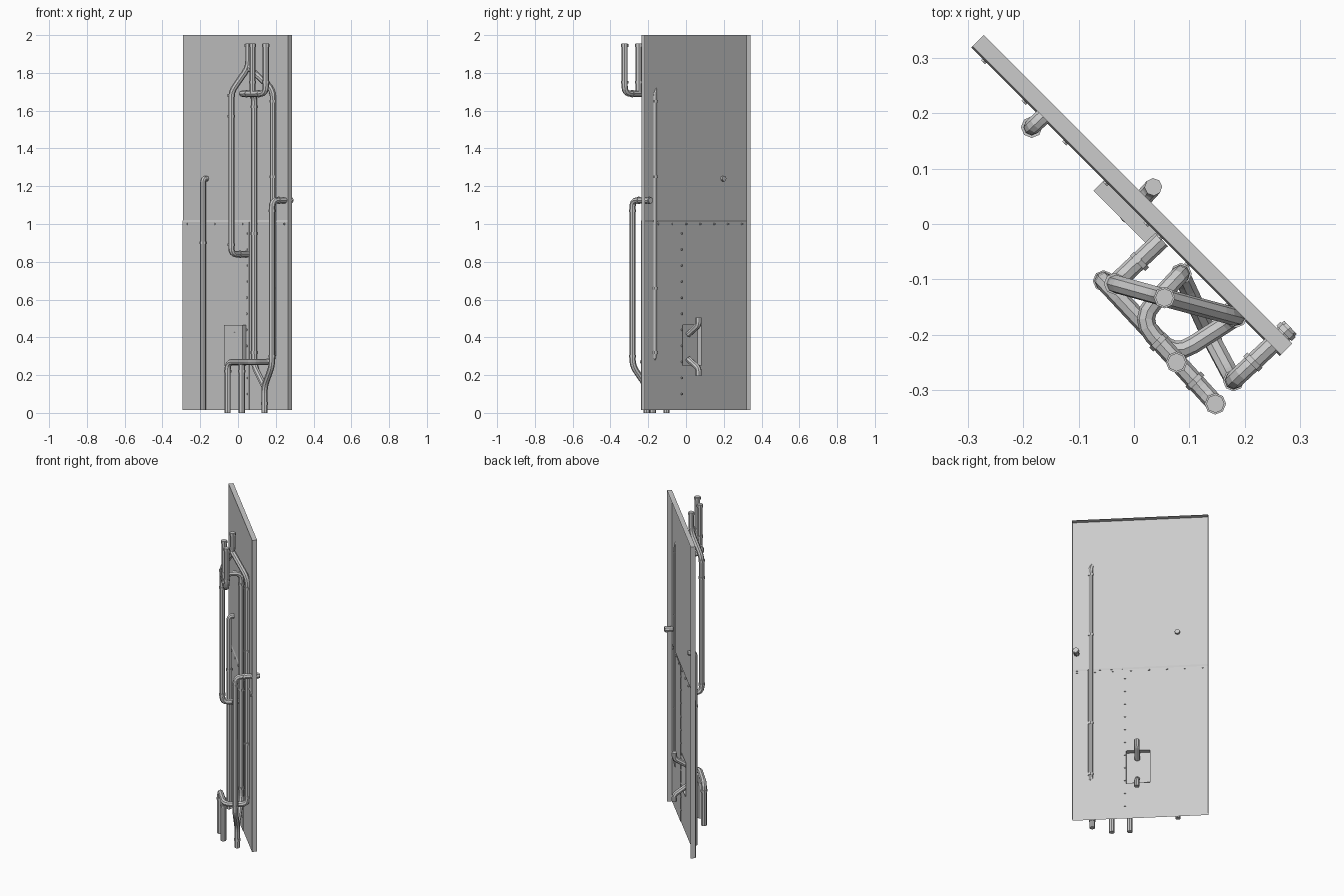
import bpy, bmesh, math
from mathutils import Vector

cube = bpy.data.objects.get("Cube")
if cube:
    bpy.data.objects.remove(cube, do_unlink=True)

grey = bpy.data.materials.new("light grey")
grey.use_nodes = True
grey.diffuse_color = (0.6, 0.6, 0.6, 1)
grey.node_tree.nodes["Principled BSDF"].inputs["Base Color"].default_value = (0.6, 0.6, 0.6, 1)

R2 = math.sqrt(0.5)


def wall(u, n, z):
    """Point at distance u along the diagonal wall, n out of its front, height z."""
    return Vector((0.0145 + (u - n) * R2, 0.0145 - (u + n) * R2, z))


def link(name, data):
    obj = bpy.data.objects.new(name, data)
    bpy.context.collection.objects.link(obj)
    data.materials.append(grey)
    return obj


def quads(name, faces):
    bm = bmesh.new()
    for f in faces:
        bm.faces.new([bm.verts.new(wall(*p)) for p in f])
    bmesh.ops.remove_doubles(bm, verts=bm.verts, dist=1e-5)
    mesh = bpy.data.meshes.new(name)
    bm.to_mesh(mesh)
    bm.free()
    return link(name, mesh)


def facing(u0, u1, z0, z1, n=0.0):
    return [(u0, n, z0), (u1, n, z0), (u1, n, z1), (u0, n, z1)]


def side(u, n0, n1, z0, z1):
    return [(u, n0, z0), (u, n1, z0), (u, n1, z1), (u, n0, z1)]


def level(z, n0, n1, u0, u1):
    return [(u0, n0, z), (u1, n0, z), (u1, n1, z), (u0, n1, z)]


# Wall shell, open at the back and below
L, R, BACK = -0.434, 0.355, -0.029
BOT, SEAM, TOP = 0.015, 1.01, 2.0
BL, BR, BZ0, BZ1 = -0.094, 0.044, 0.25, 0.465
STEP = 0.003
quads("upper_wall", [
    facing(L, R, SEAM + 0.01, TOP), level(TOP, BACK, 0, L, R),
    side(L, BACK, 0, BOT, TOP), side(R, BACK, 0, BOT, TOP),
    [(L, STEP, SEAM), (R, STEP, SEAM), (R, 0, SEAM + 0.01), (L, 0, SEAM + 0.01)]])

# Lower wall plates around the service opening
SPLIT = 0.065
quads("lower_wall", [
    facing(L, BL, BOT, SEAM, STEP), facing(BR, SPLIT, BOT, SEAM, STEP),
    facing(BL, BR, BOT, BZ0, STEP), facing(BL, BR, BZ1, SEAM, STEP),
    facing(SPLIT, R, BOT, SEAM, 0.001), side(SPLIT, 0.001, STEP, BOT, SEAM),
    level(SEAM, 0, STEP, SPLIT, R)])

# Shallow service box, open at the back
D = 0.03
quads("service_box", [
    facing(BL, BR, BZ0, BZ1, D),
    side(BL, 0, D, BZ0, BZ1), side(BR, 0, D, BZ0, BZ1),
    level(BZ0, 0, D, BL, BR), level(BZ1, 0, D, BL, BR)])


def tube(name, points, radius=0.0165, bend=0.035):
    """Eight-sided pipe along points, with rounded corners."""
    pts = [Vector(p) for p in points]
    path = [pts[0]]
    for a, b, c in zip(pts, pts[1:], pts[2:]):
        r = min(bend, (a - b).length * 0.45, (c - b).length * 0.45)
        s, e = b + (a - b).normalized() * r, b + (c - b).normalized() * r
        for i in range(5):
            t = i / 4
            path.append(s * (1 - t) ** 2 + b * (2 * t * (1 - t)) + e * t * t)
    path.append(pts[-1])
    curve = bpy.data.curves.new(name, "CURVE")
    curve.dimensions = "3D"
    curve.bevel_depth = radius
    curve.bevel_resolution = 2
    curve.use_fill_caps = True
    spline = curve.splines.new("POLY")
    spline.points.add(len(path) - 1)
    for sp, p in zip(spline.points, path):
        sp.co = (*p, 1)
    spline.use_smooth = False
    obj = link(name, curve)
    bpy.ops.object.select_all(action="DESELECT")
    obj.select_set(True)
    bpy.context.view_layer.objects.active = obj
    bpy.ops.object.convert(target="MESH")
    return obj


# Pipe positions in plan
feed, riser = (-0.035, -0.108), (0.185, -0.168)
drop, outlet = (0.085, -0.09), (0.18, -0.283)
top_y, low_y = (0.055, -0.133), (0.14, -0.208)
HI, LO = 1.69, 0.27

tube("side_pipe", [(-0.185, 0.175, BOT), (-0.185, 0.175, 1.24), (-0.155, 0.203, 1.24)], 0.015, 0.03)
tube("feed_pipe", [(0.05, -0.028, 0.84), (*feed, 0.84), (*feed, 1.7), (*top_y, 1.83), (*top_y, 1.955)])
tube("riser_pipe", [(-0.055, -0.103, 0), (-0.055, -0.103, LO), (0.073, -0.24, LO),
                    (*riser, LO), (*riser, 1.71), (*top_y, 1.83)], bend=0.04)
tube("lower_branch", [(0.02, -0.175, 0), (0.02, -0.175, LO)])
tube("drop_pipe", [(0.147, -0.325, 1.955), (0.147, -0.325, HI), (0.008, -0.172, HI),
                   (*drop, HI), (*drop, 0.25), (*low_y, 0.14)], bend=0.04)
tube("upper_branch", [(0.077, -0.25, 1.955), (0.077, -0.25, HI)])
tube("outlet_pipe", [(0.283, -0.187, 1.125), (*outlet, 1.125), (*outlet, 0.25),
                     (*low_y, 0.14), (*low_y, 0)])

# Bent stubs leaving the back of the service box
for name, s in (("upper_stub", 1), ("lower_stub", -1)):
    tube(name, [(-0.015, 0.012, 0.35 + s * 0.065), (0.035, 0.067, 0.35 + s * 0.115),
                (0.035, 0.067, 0.35 + s * 0.155)], 0.016, 0.03)


def cylinder(name, centre, axis, radius, depth, sides=8):
    bm = bmesh.new()
    bmesh.ops.create_cone(bm, cap_ends=True, segments=sides, radius1=radius,
                          radius2=radius, depth=depth)
    mesh = bpy.data.meshes.new(name)
    bm.to_mesh(mesh)
    bm.free()
    obj = link(name, mesh)
    obj.location = centre
    obj.rotation_euler = Vector(axis).to_track_quat("Z", "Y").to_euler()


# Pipe couplings
for plan, heights in ((feed, (0.89, 1.57, 1.68)), (riser, (0.32, 0.66, 1.25, 1.65)),
                      (drop, (0.32, 0.95, 1.62)), (outlet, (0.3, 1.07)),
                      ((-0.185, 0.175), (0.9,)), (top_y, (1.945,)), (low_y, (0.05,)),
                      ((0.147, -0.325), (1.945, 1.75)), ((0.077, -0.25), (1.945, 1.75)),
                      ((-0.055, -0.103), (0.22,)), ((0.02, -0.175), (0.22,))):
    for z in heights:
        cylinder("coupling", (*plan, z), (0, 0, 1), 0.0195, 0.014)
for p, axis in (((0.11, -0.284, HI), (1, -1, 0)), ((0.045, -0.213, HI), (1, -1, 0)),
                ((0.01, -0.068, 0.84), (1, 1, 0)), ((0.215, -0.25, 1.125), (1, 1, 0)),
                ((0.275, -0.194, 1.125), (1, 1, 0))):
    cylinder("coupling", p, axis, 0.0195, 0.01)

# Bolts along the seams
bolts = [(-0.4 + 0.104 * i, 1.0) for i in range(8)]
bolts += [(0.05, 0.1 + 0.085 * i) for i in range(11)]
for u, z in bolts:
    cylinder("bolt", wall(u, 0.002, z), (1, 1, 0), 0.006, 0.01, 6)
